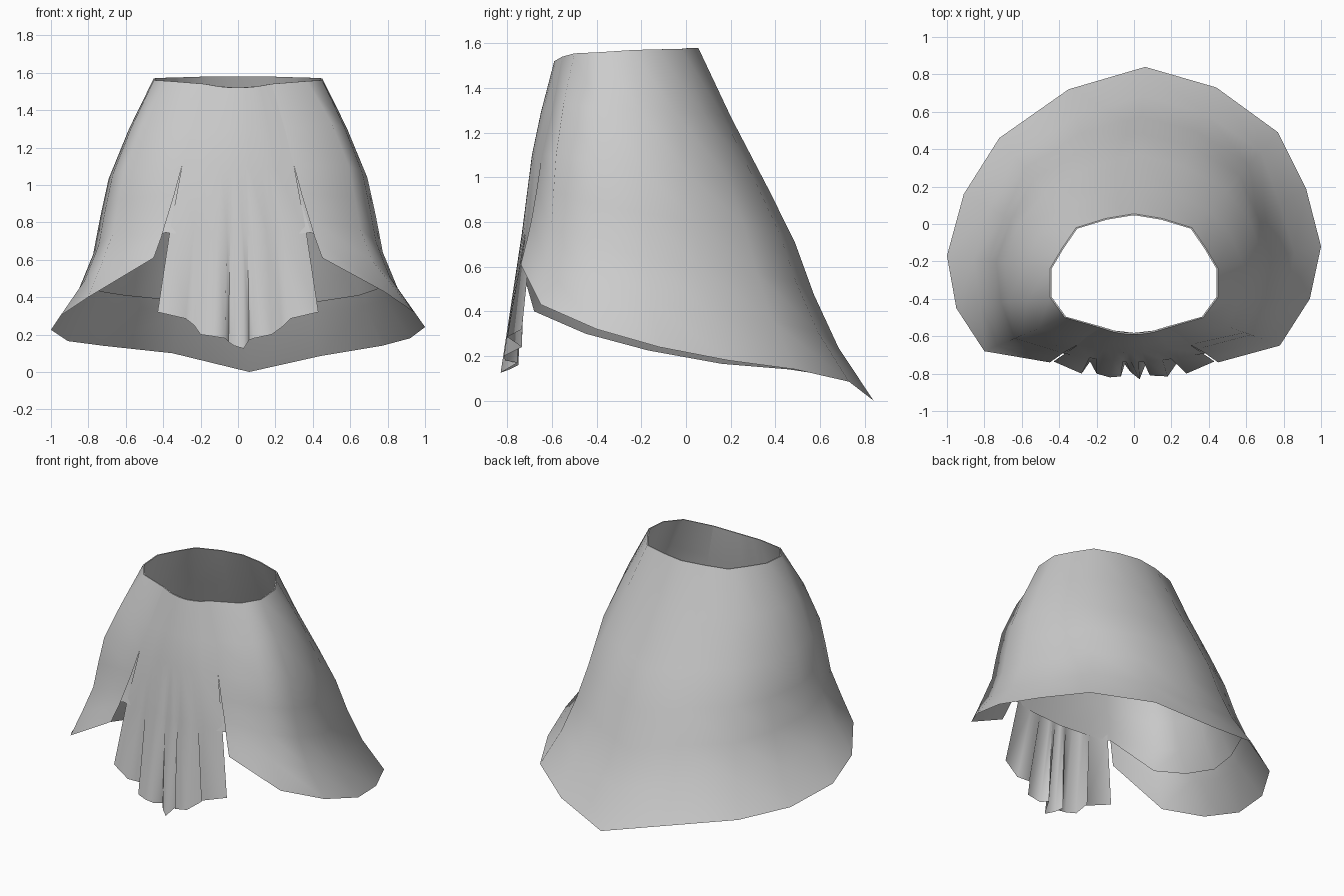
import bpy, math
from mathutils import Vector

cube = bpy.data.objects.get("Cube")
if cube:
    bpy.data.objects.remove(cube)

cloth = bpy.data.materials.new("grey cloth")
cloth.use_nodes = True
GREY = (0.6, 0.6, 0.6, 1)
cloth.diffuse_color = GREY
cloth.node_tree.nodes["Principled BSDF"].inputs["Base Color"].default_value = GREY


def sheet(name, columns):
    """Skin neighbouring columns of points with smooth quads."""
    rows = len(columns[0])
    verts = [p for col in columns for p in col]
    faces = [(c * rows + r, c * rows + r + 1, (c + 1) * rows + r + 1, (c + 1) * rows + r)
             for c in range(len(columns) - 1) for r in range(rows - 1)]
    mesh = bpy.data.meshes.new(name)
    mesh.from_pydata(verts, [], faces)
    mesh.materials.append(cloth)
    obj = bpy.data.objects.new(name, mesh)
    bpy.context.collection.objects.link(obj)
    bpy.ops.object.select_all(action='DESELECT')
    obj.select_set(True)
    bpy.context.view_layer.objects.active = obj
    bpy.ops.object.shade_smooth_by_angle(angle=math.radians(85))


def flip(p):
    return Vector((-p[0], p[1], p[2]))


# Waist and hem points, from the front corner round to the back
waist = [(.37, -.5, 1.555), (.45, -.39, 1.56), (.45, -.24, 1.57), (.385, -.13, 1.573),
         (.31, -.02, 1.575), (.15, .03, 1.58)]
hem_left = [(.78, -.65, .43), (.94, -.4, .32), (1, -.12, .24), (.92, .19, .18),
            (.77, .49, .14), (.44, .73, .085)]
hem_right = [(-.8, -.68, .4), (-.95, -.45, .3), (-1, -.17, .225), (-.91, .16, .165),
             (-.72, .46, .14), (-.35, .72, .1)]
slit = [Vector(p) for p in ((.18, -.555, 1.54), (.25, -.6, 1.3), (.3, -.645, 1.1), (.34, -.668, .95),
                            (.38, -.69, .82), (.41, -.712, .72), (.45, -.74, .61))]

# Drop along each column, with the flare at the corner, side and back
drop = [0, .2, .4, .55, .7, .85, 1]
corner_flare = [0, .32, .54, .62, .69, .84, 1]
side_flare = [0, .24, .44, .52, .59, .74, 1]
back_flare = [0, .19, .4, .55, .66, .8, 1]
flares = [corner_flare] + [side_flare] * 3 + [back_flare] * 2


def column(top, bottom, spread):
    return [Vector((top[0] + (bottom[0] - top[0]) * f, top[1] + (bottom[1] - top[1]) * f,
                    top[2] + (bottom[2] - top[2]) * d)) for d, f in zip(drop, spread)]


left = [slit] + [column(*c) for c in zip(waist, hem_left, flares)]
right = [[flip(p) for p in slit]] + [column(flip(w), h, f) for w, h, f in zip(waist, hem_right, flares)]
back = column((0, .055, 1.58), (.06, .84, 0), back_flare)
outer = left + [back] + right[::-1]
sheet("skirt_body", outer)

# Pleated front panel, joined to the body above the slits
panel_hem = [(-.43, -.735, .32), (-.28, -.8, .285), (-.235, -.735, .25), (-.2, -.8, .2), (-.13, -.82, .19),
             (-.07, -.815, .18), (-.05, -.75, .16), (-.02, -.79, .14), (.03, -.83, .125), (.06, -.755, .17),
             (.085, -.81, .18), (.18, -.815, .2), (.235, -.735, .24), (.28, -.8, .285), (.43, -.735, .32)]
levels = [(.18, -.59, -.555, 1.52, 1.54), (.25, -.65, -.6, 1.29, 1.3), (.3, -.69, -.645, 1.1, 1.1),
          (.365, -.735, -.69, .75, .75)]
panel = []
for p in panel_hem:
    u = p[0] / .43
    col = [Vector((w * u, yc + (ye - yc) * u * u, zc + (ze - zc) * u * u)) for w, yc, ye, zc, ze in levels]
    panel.append(col + [Vector(p)])
sheet("front_panel", panel)

# Shorter lining inside the body, closed across the front
axis = Vector((0, -.27, 0))


def inset(p, depth):
    inward = Vector((axis.x - p.x, axis.y - p.y, 0)).normalized()
    return p + inward * depth


def lining_column(col):
    points = col[:5] + [col[5].lerp(col[4], .25)]
    return [inset(p, .02 if r else .008) for r, p in enumerate(points)]


front = [[Vector((p.x * u, p.y - .035 * (1 - u * u), p.z - .02 * (1 - u * u))) for p in slit]
         for u in (-.6, 0, .6)]
lining = [lining_column(c) for c in outer + front]
sheet("lining", lining + lining[:1])

# Thin waist rim between body and lining
rim = [c[0] for c in outer + panel[1:]]
rim.append(rim[0])
sheet("waist_rim", [[p, inset(p, .008)] for p in rim])
